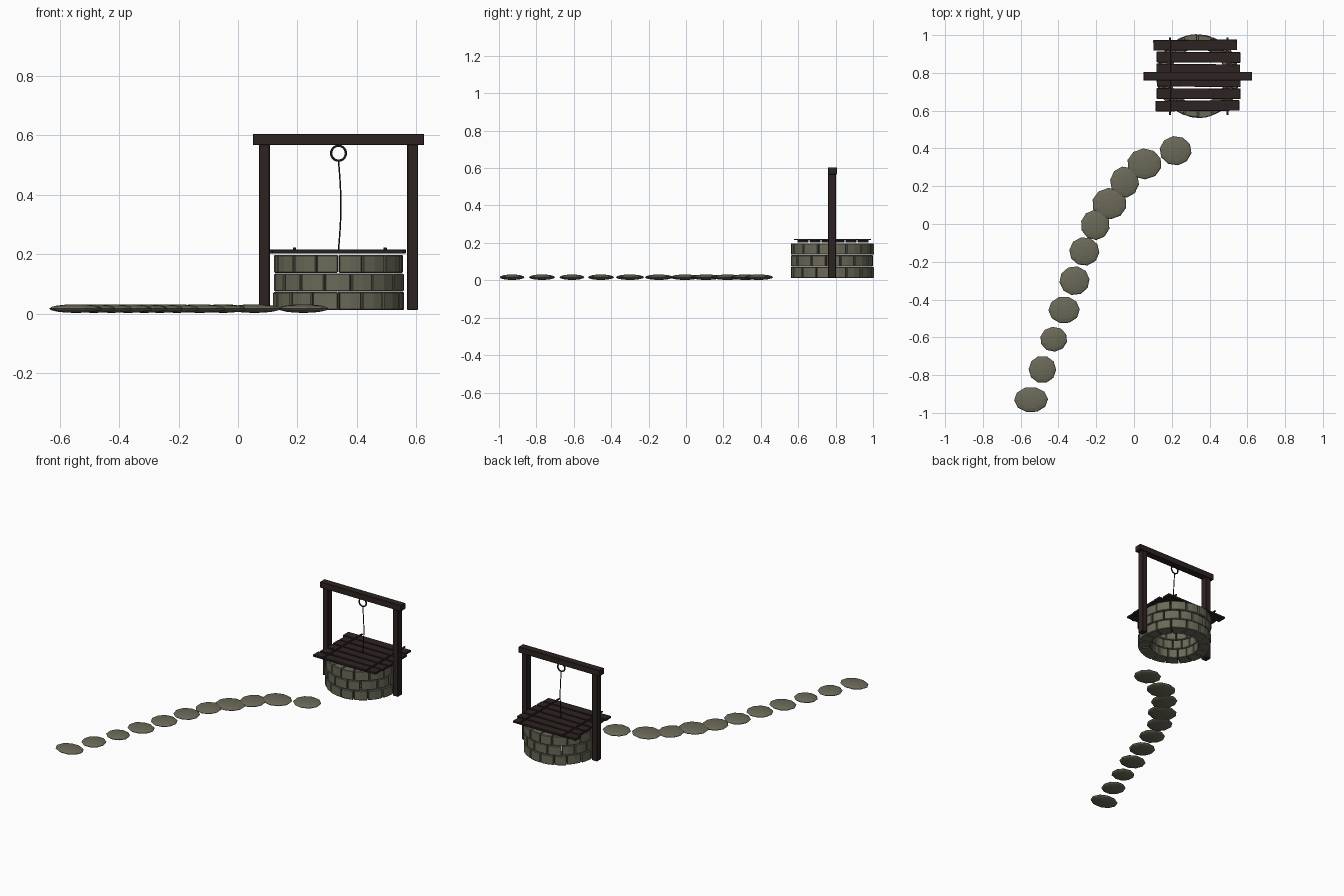
import bpy, bmesh, math, random
from mathutils import Matrix, Vector

if "Cube" in bpy.data.objects:
    bpy.data.objects.remove(bpy.data.objects["Cube"])

random.seed(4)
CX, CY = 0.338, 0.783  # well centre


def material(name, rgb):
    m = bpy.data.materials.new(name)
    m.diffuse_color = (*rgb, 1)
    m.use_nodes = True
    m.node_tree.nodes["Principled BSDF"].inputs["Base Color"].default_value = m.diffuse_color
    return m


STONE = material("mossy stone", (0.145, 0.142, 0.098))
WOOD = material("dark wood", (0.027, 0.017, 0.016))
METAL = material("dark iron", (0.012, 0.011, 0.011))


def make(name, bm, mat):
    bmesh.ops.recalc_face_normals(bm, faces=bm.faces)
    me = bpy.data.meshes.new(name)
    bm.to_mesh(me)
    bm.free()
    ob = bpy.data.objects.new(name, me)
    bpy.context.collection.objects.link(ob)
    me.materials.append(mat)
    return ob


def bevel(ob, width):
    mod = ob.modifiers.new("bevel", 'BEVEL')
    mod.width = width
    mod.segments = 1
    mod.limit_method = 'ANGLE'


def box(name, centre, size, mat, turn=0.0, width=0.002):
    bm = bmesh.new()
    bmesh.ops.create_cube(bm, size=1, matrix=Matrix.Translation(centre)
                          @ Matrix.Rotation(turn, 4, 'Z') @ Matrix.Diagonal((*size, 1)))
    bevel(make(name, bm, mat), width)


# Curved bricks in three staggered rings, with open joints
def add_brick(bm, a0, a1, r0, r1, z0, z1, steps=2):
    rings = []
    for i in range(steps + 1):
        a = a0 + (a1 - a0) * i / steps
        c, s = math.cos(a), math.sin(a)
        rings.append([bm.verts.new((CX + r * c, CY + r * s, z))
                      for r, z in ((r0, z0), (r1, z0), (r1, z1), (r0, z1))])
    for p, q in zip(rings, rings[1:]):
        for k in range(4):
            bm.faces.new((p[k], p[(k + 1) % 4], q[(k + 1) % 4], q[k]))
    bm.faces.new(rings[0])
    bm.faces.new(rings[-1][::-1])


COUNT = 16
STEP = math.tau / COUNT
for row in range(3):
    bm = bmesh.new()
    z0 = 0.012 + row * 0.0625
    start = -math.pi / 2 + (STEP / 2 if row == 1 else 0)
    joints = [start + i * STEP + (random.uniform(-0.05, 0.05) if i else 0) for i in range(COUNT)]
    joints.append(joints[0] + math.tau)
    for a0, a1 in zip(joints, joints[1:]):
        add_brick(bm, a0 + 0.012, a1 - 0.012, 0.145,
                  0.219 + random.uniform(-0.004, 0.004), z0, z0 + 0.0595)
    bevel(make(f"brick_ring_{row + 1}", bm, STONE), 0.003)

# Frame: two posts and a cross beam
for side in (-1, 1):
    box("post", (CX + side * 0.249, CY - 0.003, 0.29), (0.036, 0.042, 0.556), WOOD)
box("cross_beam", (CX, CY, 0.585), (0.576, 0.046, 0.038), WOOD)

# Lid: six loose planks held by two thin battens
for i, shift in enumerate((0.0, 0.005, 0.007, 0.004, 0.006, -0.012)):
    box("lid_plank", (CX + shift - 0.002, 0.626 + i * 0.0642, 0.209), (0.444, 0.056, 0.014),
        WOOD, random.uniform(-0.01, 0.01))
for x in (0.19, 0.495):
    box("lid_batten", (x, CY, 0.218), (0.011, 0.41, 0.007), WOOD, width=0.001)


# Iron ring and hanging rope
def curve(name, points, radius, cyclic=False):
    cu = bpy.data.curves.new(name, 'CURVE')
    cu.dimensions = '3D'
    cu.bevel_depth = radius
    cu.bevel_resolution = 1
    cu.use_fill_caps = True
    sp = cu.splines.new('POLY')
    sp.points.add(len(points) - 1)
    for p, co in zip(sp.points, points):
        p.co = (*co, 1)
    sp.use_cyclic_u = cyclic
    ob = bpy.data.objects.new(name, cu)
    bpy.context.collection.objects.link(ob)
    cu.materials.append(METAL)


curve("ring", [(CX + 0.025 * math.cos(i * math.tau / 20), CY, 0.539 + 0.025 * math.sin(i * math.tau / 20))
               for i in range(20)], 0.0045, True)
curve("rope", [(CX + 0.008 * math.sin(math.pi * i / 10), CY, 0.514 - 0.03 * i)
               for i in range(11)], 0.0028)

# Path of flattened stepping stones: x, y, half width, half depth
STONES = [(-0.545, -0.93, 0.09, 0.068), (-0.485, -0.77, 0.073, 0.073), (-0.425, -0.61, 0.072, 0.066),
          (-0.37, -0.455, 0.083, 0.072), (-0.315, -0.30, 0.08, 0.077), (-0.263, -0.145, 0.08, 0.076),
          (-0.205, -0.005, 0.077, 0.08), (-0.13, 0.108, 0.092, 0.083), (-0.05, 0.222, 0.077, 0.083),
          (0.055, 0.318, 0.092, 0.082), (0.22, 0.388, 0.085, 0.078)]
for x, y, w, d in STONES:
    bm = bmesh.new()
    bmesh.ops.create_uvsphere(bm, u_segments=10, v_segments=8, radius=1,
                              matrix=Matrix.Translation((x, y, 0.0165)) @ Matrix.Diagonal((w, d, 0.0145, 1))
                              @ Matrix.Rotation(random.random(), 4, 'Z'))
    make("stepping_stone", bm, STONE)
